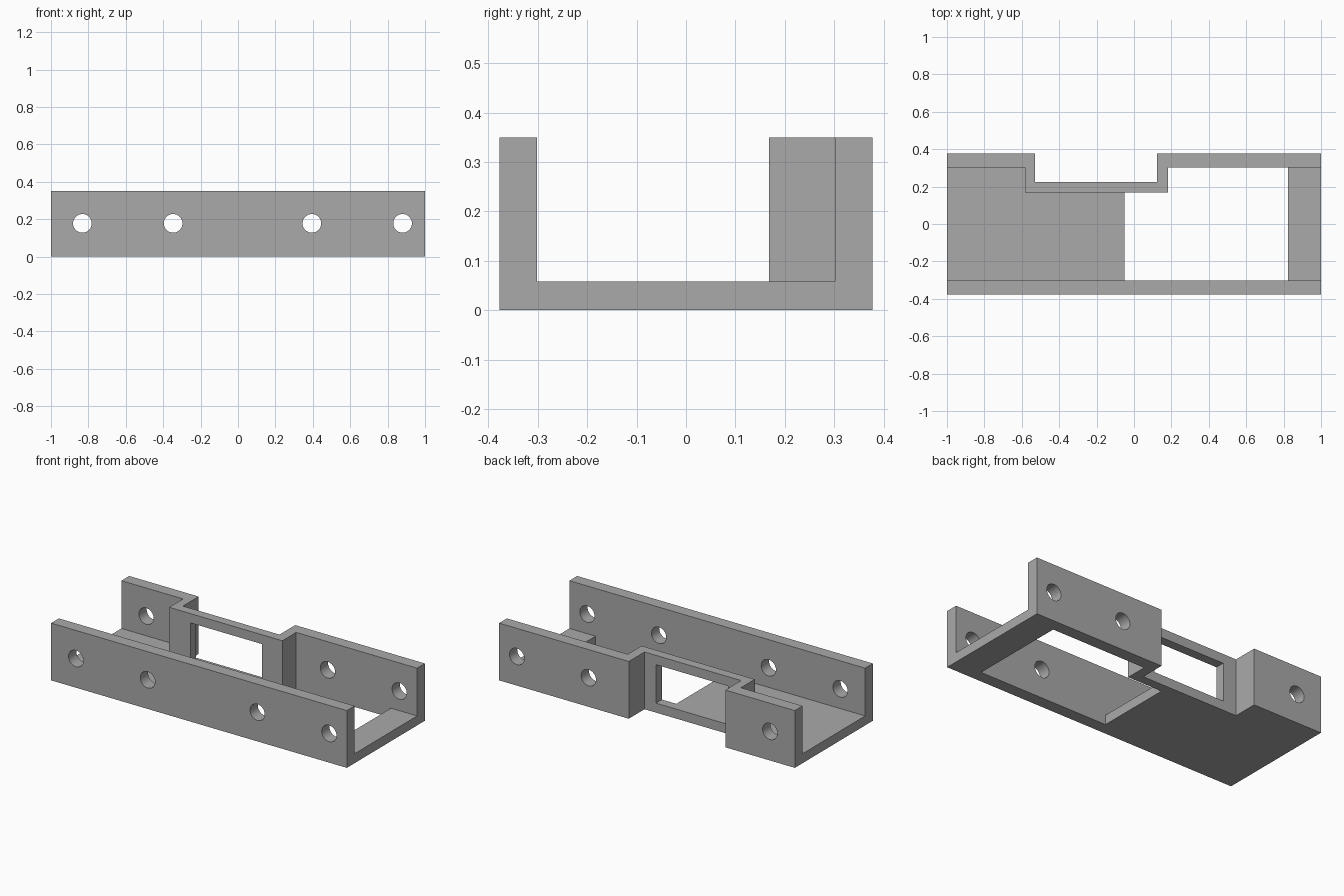
import bpy
import bmesh
from math import radians
from mathutils import Matrix

default = bpy.data.objects.get("Cube")
if default:
    bpy.data.objects.remove(default, do_unlink=True)

HEIGHT, FLOOR = 0.35, 0.058
HOLE_Z, HOLE_R = 0.178, 0.05

grey = bpy.data.materials.new("plain grey")
grey.use_nodes = True
colour = (0.4, 0.4, 0.4, 1)
grey.diffuse_color = colour
grey.node_tree.nodes["Principled BSDF"].inputs["Base Color"].default_value = colour


def add_object(name, bm):
    bmesh.ops.recalc_face_normals(bm, faces=bm.faces)
    mesh = bpy.data.meshes.new(name)
    bm.to_mesh(mesh)
    bm.free()
    mesh.materials.append(grey)
    obj = bpy.data.objects.new(name, mesh)
    bpy.context.collection.objects.link(obj)
    return obj


def prism(name, outline, z0, z1):
    """Upright solid from a plan outline."""
    bm = bmesh.new()
    face = bm.faces.new([bm.verts.new((x, y, z0)) for x, y in outline])
    top = bmesh.ops.extrude_face_region(bm, geom=[face])["geom"]
    moved = [v for v in top if isinstance(v, bmesh.types.BMVert)]
    bmesh.ops.translate(bm, verts=moved, vec=(0, 0, z1 - z0))
    return add_object(name, bm)


def drill(name, x):
    """Cylinder along y for one row of bolt holes."""
    bm = bmesh.new()
    place = Matrix.Translation((x, 0, HOLE_Z)) @ Matrix.Rotation(radians(90), 4, "X")
    bmesh.ops.create_cone(bm, cap_ends=True, segments=32, radius1=HOLE_R,
                          radius2=HOLE_R, depth=1, matrix=place)
    return add_object(name, bm)


def cut(body, cutter):
    mod = body.modifiers.new("cut", "BOOLEAN")
    mod.operation = "DIFFERENCE"
    mod.solver = "EXACT"
    mod.object = cutter
    cutter.hide_render = True
    bpy.context.view_layer.objects.active = body
    bpy.ops.object.modifier_apply(modifier=mod.name)
    bpy.data.objects.remove(cutter, do_unlink=True)


# Channel block with a notch in its back side
bracket = prism("bracket", [
    (-1, -0.377), (1, -0.377), (1, 0.377), (0.123, 0.377),
    (0.123, 0.225), (-0.53, 0.225), (-0.53, 0.377), (-1, 0.377)], 0, HEIGHT)

# Hollow between the walls, open at both ends
cut(bracket, prism("hollow", [
    (-1.1, -0.302), (1.1, -0.302), (1.1, 0.302), (0.182, 0.302),
    (0.182, 0.168), (-0.583, 0.168), (-0.583, 0.302), (-1.1, 0.302)], FLOOR, 0.5))

# Opening in the floor
cut(bracket, prism("floor_opening", [
    (-0.052, -0.302), (0.823, -0.302), (0.823, 0.302), (0.182, 0.302),
    (0.182, 0.168), (-0.052, 0.168)], -0.1, 0.1))

# Window in the stepped-in back wall
cut(bracket, prism("window", [
    (-0.44, 0.1), (0.045, 0.1), (0.045, 0.3), (-0.44, 0.3)], FLOOR, 0.293))

# Bolt holes through both walls
for x in (-0.832, -0.347, 0.395, 0.88):
    cut(bracket, drill("bolt_hole", x))

bpy.ops.object.select_all(action="DESELECT")
bracket.select_set(True)
bpy.context.view_layer.objects.active = bracket
bpy.ops.object.shade_smooth_by_angle(angle=radians(30))
